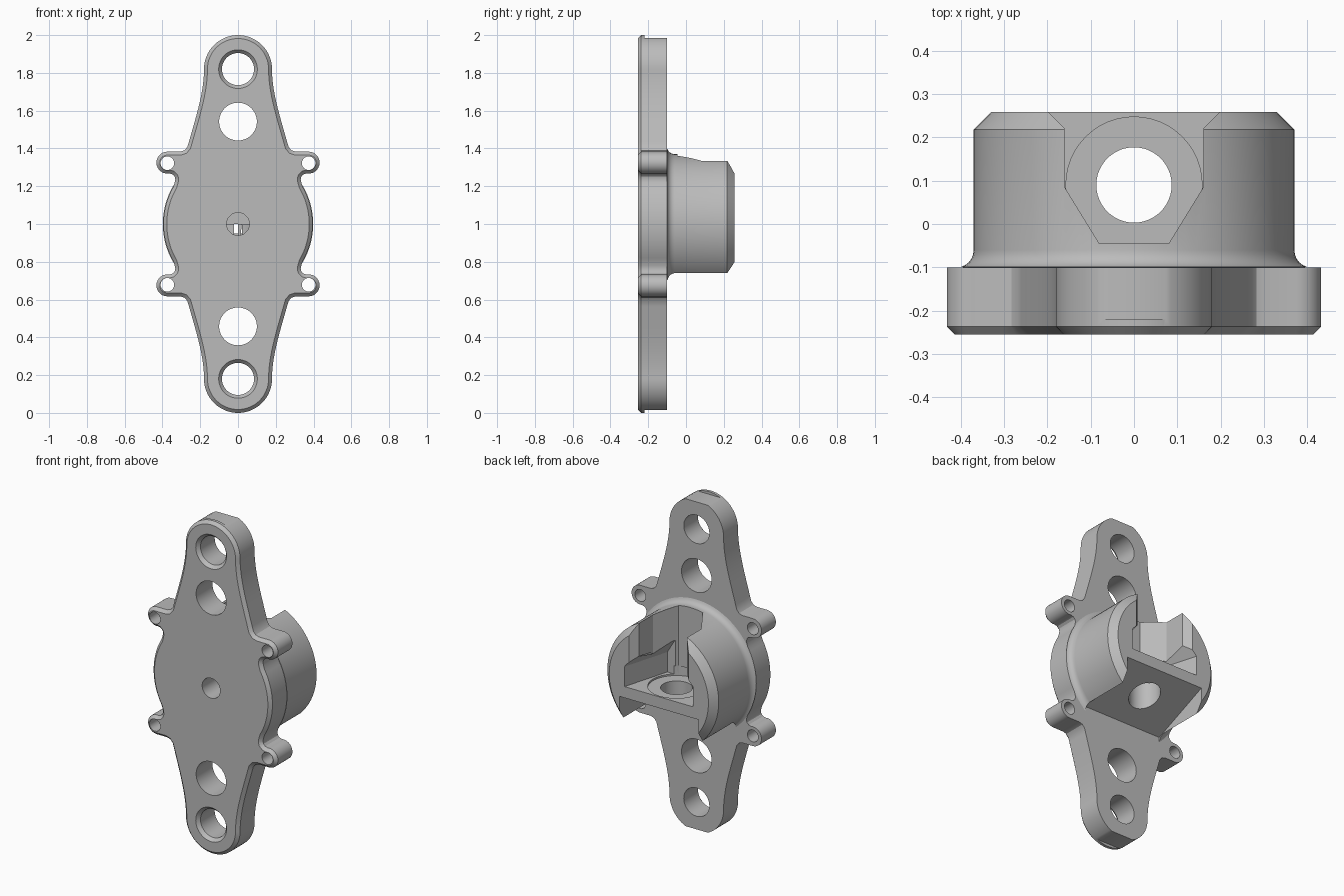
import bpy, bmesh, math
from mathutils import Vector

if "Cube" in bpy.data.objects:
    bpy.data.objects.remove(bpy.data.objects["Cube"])

gray = bpy.data.materials.new("light_gray")
gray.diffuse_color = (0.5, 0.5, 0.5, 1)
gray.use_nodes = True
gray.node_tree.nodes["Principled BSDF"].inputs["Base Color"].default_value = gray.diffuse_color


def make(name, bm):
    bmesh.ops.recalc_face_normals(bm, faces=bm.faces)
    me = bpy.data.meshes.new(name)
    bm.to_mesh(me)
    bm.free()
    ob = bpy.data.objects.new(name, me)
    bpy.context.collection.objects.link(ob)
    me.materials.append(gray)
    return ob


def loft(name, rings):
    """Closed solid through rings of equal point count."""
    bm = bmesh.new()
    loops = [[bm.verts.new(p) for p in r] for r in rings]
    n = len(loops[0])
    for a, b in zip(loops, loops[1:]):
        for i in range(n):
            j = (i + 1) % n
            bm.faces.new((a[i], a[j], b[j], b[i]))
    bm.faces.new(loops[0])
    bm.faces.new(loops[-1])
    return make(name, bm)


def rod_y(name, x, z, sections, n=48):
    """Round solid along y from (y, radius) sections."""
    ang = [2 * math.pi * i / n for i in range(n)]
    return loft(name, [[(x + r * math.cos(a), y, z + r * math.sin(a)) for a in ang]
                       for y, r in sections])


def rod_z(name, x, y, z0, z1, r, n=48):
    ang = [2 * math.pi * i / n for i in range(n)]
    return loft(name, [[(x + r * math.cos(a), y + r * math.sin(a), z) for a in ang]
                       for z in (z0, z1)])


def box(name, x0, x1, y0, y1, z0, z1):
    return loft(name, [[(x0, y0, z), (x1, y0, z), (x1, y1, z), (x0, y1, z)] for z in (z0, z1)])


def boolean(target, tool, op='DIFFERENCE'):
    m = target.modifiers.new("cut", 'BOOLEAN')
    m.operation, m.object, m.solver = op, tool, 'EXACT'
    bpy.context.view_layer.objects.active = target
    bpy.ops.object.modifier_apply(modifier=m.name)
    bpy.data.objects.remove(tool)


def arc(cx, cz, r, a0, a1, n):
    return [(cx + r * math.cos(math.radians(a0 + (a1 - a0) * i / n)),
             cz + r * math.sin(math.radians(a0 + (a1 - a0) * i / n))) for i in range(n + 1)]


def bezier(p, n):
    out = []
    for i in range(n + 1):
        t = i / n
        w = ((1 - t) ** 3, 3 * t * (1 - t) ** 2, 3 * t * t * (1 - t), t ** 3)
        out.append(tuple(sum(k * q[c] for k, q in zip(w, p)) for c in (0, 1)))
    return out


# Plate outline: one quarter, mirrored twice (z measured from the middle)
q = arc(0, .82, .18, 90, 0, 16)
q += bezier([(.18, .80), (.185, .68), (.225, .56), (.26, .435)], 12)
q += [(.268, .408), (.283, .39), (.305, .383)]
q += arc(.374, .325, .058, 90, -100, 18)
q += [(.347, .263), (.336, .252), (.332, .238), (.335, .221)]
q += arc(0, 0, .395, 30, 0, 10)
half = q + [(x, -z) for x, z in reversed(q[:-1])]
outline = half + [(-x, z) for x, z in reversed(half[1:-1])]


def inset(pts, d):
    out = []
    for i, p in enumerate(pts):
        a, b, c = Vector(pts[i - 1]), Vector(p), Vector(pts[(i + 1) % len(pts)])
        e, f = (b - a).normalized(), (c - b).normalized()
        m = Vector((e.y + f.y, -e.x - f.x)).normalized()
        out.append(tuple(b + m * d / max(.6, m.dot(Vector((e.y, -e.x))))))
    return out


def ring(pts, y):
    return [(x, y, z + 1) for x, z in pts]


plate = loft("mounting_plate", [ring(inset(outline, .018), -.255),
                                ring(outline, -.237), ring(outline, -.10)])

# Round boss with a fillet at its base and a chamfer at its rear rim
fillet = [(-.06 - .04 * math.sin(math.radians(a)), .408 - .038 * math.cos(math.radians(a)))
          for a in (75, 60, 45, 30, 15, 0)]
boss = rod_y("boss", 0, 1, [(-.15, .39), (-.10, .394)] + fillet + [(.218, .37), (.258, .33)], 96)

# Vertical channel open at the top and rear
side = [(.24, .30), (.16, .22), (.16, .085), (.08, -.045)]
plan = side + [(-x, y) for x, y in reversed(side)]
boolean(boss, loft("channel", [[(x, y, z) for x, y in plan] for z in (.95, 1.6)]))

# Wider pocket above the shelf, tapering toward the plate
def pocket_ring(w, y):
    return [(-w, y, .95), (w, y, .95), (w, y, 1.07), (.65 * w, y, 1.155),
            (-.65 * w, y, 1.155), (-w, y, 1.07)]
boolean(boss, loft("pocket", [pocket_ring(.24, .30), pocket_ring(.145, -.03)]))

# Slot below the shelf with a sloping roof
under = [(-.10, .73), (.30, .90), (.30, .40), (-.10, .40)]
boolean(boss, loft("under_slot", [[(x, y, z) for y, z in under] for x in (-.263, .263)]))

# Shelf recess and hole
boolean(boss, rod_z("shelf_recess", 0, .09, .94, 1.0, .157))
boolean(boss, rod_z("shelf_hole", 0, .09, .6, 1.0, .087))

boolean(plate, boss, 'UNION')

# Through holes
boolean(plate, rod_y("centre_hole", 0, 1, [(-.3, .06), (.0, .06)]))
for s in (1, -1):
    boolean(plate, rod_y("end_hole", 0, 1 + .82 * s,
                         [(-.275, .12), (-.235, .085), (0, .085)]))
    boolean(plate, rod_y("large_hole", 0, 1 + .542 * s, [(-.3, .10), (0, .10)]))
    for t in (1, -1):
        boolean(plate, rod_y("lug_hole", .374 * t, 1 + .322 * s,
                             [(-.3, .036), (0, .036)], 24))
    # Small flat on each tip
    z = sorted((1 + .984 * s, 1 + 1.1 * s))
    boolean(plate, box("tip_flat", -.15, .15, -.22, 0, z[0], z[1]))

plate.name = "bracket"
bpy.ops.object.select_all(action='DESELECT')
plate.select_set(True)
bpy.context.view_layer.objects.active = plate
bpy.ops.object.shade_smooth_by_angle(angle=math.radians(28))
